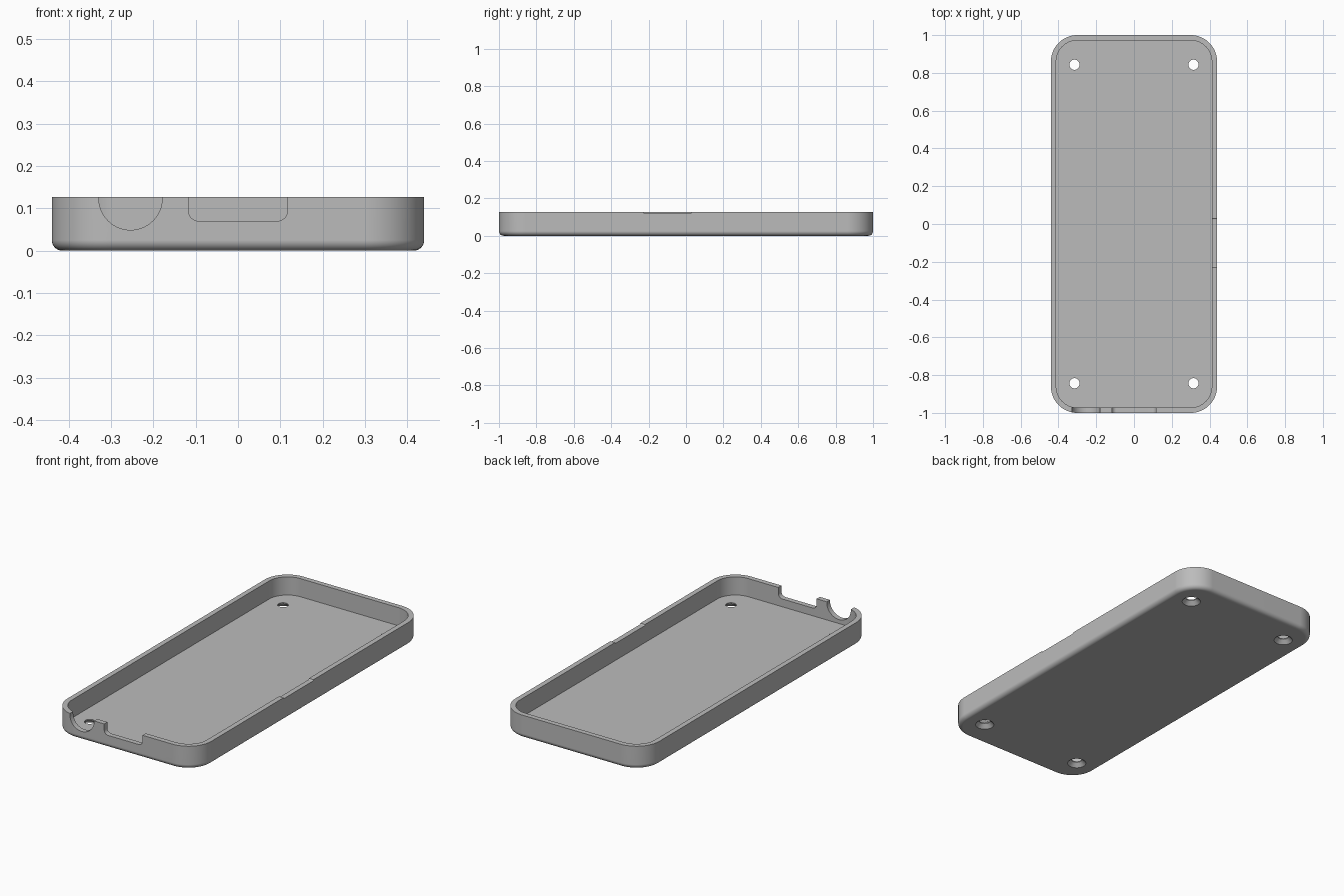
import bpy, bmesh, math
from mathutils import Matrix, Vector

if "Cube" in bpy.data.objects:
    bpy.data.objects.remove(bpy.data.objects["Cube"])

HALF_X, HALF_Y, HEIGHT = 0.44, 1.0, 0.127
CORNER, WALL, FLOOR, FILLET = 0.14, 0.028, 0.027, 0.025

grey = bpy.data.materials.new("Plain grey")
grey.use_nodes = True
grey.diffuse_color = (0.5, 0.5, 0.5, 1)
grey.node_tree.nodes["Principled BSDF"].inputs["Base Color"].default_value = (0.5, 0.5, 0.5, 1)


def rounded_rect(hx, hy, radius, steps=16):
    """Counter-clockwise outline of a rounded rectangle."""
    points = []
    for corner, (sx, sy) in enumerate([(1, 1), (-1, 1), (-1, -1), (1, -1)]):
        for i in range(steps + 1):
            a = (corner + i / steps) * math.pi / 2
            points.append((sx * (hx - radius) + radius * math.cos(a),
                           sy * (hy - radius) + radius * math.sin(a)))
    return points


def loft(name, rings):
    """Closed solid through matching rings of points."""
    bm = bmesh.new()
    loops = [[bm.verts.new(p) for p in ring] for ring in rings]
    n = len(loops[0])
    for low, high in zip(loops, loops[1:]):
        for i in range(n):
            j = (i + 1) % n
            bm.faces.new((low[i], low[j], high[j], high[i]))
    bm.faces.new(reversed(loops[0]))
    bm.faces.new(loops[-1])
    bmesh.ops.recalc_face_normals(bm, faces=bm.faces)
    mesh = bpy.data.meshes.new(name)
    bm.to_mesh(mesh)
    bm.free()
    mesh.materials.append(grey)
    obj = bpy.data.objects.new(name, mesh)
    bpy.context.collection.objects.link(obj)
    return obj


def slot(name, outline, turn, location):
    """Cutter through a wall: outline is (across, height), pushed along the wall normal."""
    place = Matrix.Translation(location) @ Matrix.Rotation(turn, 4, "Z")
    return loft(name, [[place @ Vector((u, d, v)) for u, v in outline] for d in (-0.05, 0.05)])


# Tray shell: bottom fillet, outer wall, rim, inner wall, floor
profile = []
for i in range(9):
    a = i / 8 * math.pi / 2
    profile.append((FILLET * (1 - math.sin(a)), FILLET * (1 - math.cos(a))))
profile += [(0, HEIGHT), (WALL, HEIGHT), (WALL, FLOOR)]
tray = loft("tray", [[(x, y, z) for x, y in rounded_rect(HALF_X - d, HALF_Y - d, CORNER - d)]
                     for d, z in profile])

cutters = []

# Countersunk screw holes
for sx in (-1, 1):
    for sy in (-1, 1):
        rings = [[(sx * 0.315 + r * math.cos(k * math.pi / 20),
                   sy * 0.843 + r * math.sin(k * math.pi / 20), z) for k in range(40)]
                 for r, z in [(0.058, -0.01), (0.027, 0.021), (0.027, 0.06)]]
        cutters.append(loft("screw_hole_cutter", rings))

# Round and rectangular openings in the front wall
front = -HALF_Y + WALL / 2
cutters.append(slot("round_port_cutter", rounded_rect(0.075, 0.075, 0.0749),
                    0, (-0.254, front, 0.124)))
cutters.append(slot("wide_port_cutter", rounded_rect(0.117, 0.065, 0.024, 8),
                    0, (0, front, 0.135)))

# Shallow dip in the left wall rim
cutters.append(slot("rim_dip_cutter", rounded_rect(0.13, 0.04, 0.006, 6),
                    math.pi / 2, (HALF_X - WALL / 2, -0.10, HEIGHT + 0.034)))

# Cut the openings and remove the cutters
bpy.context.view_layer.objects.active = tray
for cutter in cutters:
    cut = tray.modifiers.new("opening", "BOOLEAN")
    cut.operation, cut.solver, cut.object = "DIFFERENCE", "EXACT", cutter
    bpy.ops.object.modifier_apply(modifier=cut.name)
    bpy.data.objects.remove(cutter)

# Smooth the curved walls and keep the flats flat
bpy.ops.object.select_all(action="DESELECT")
tray.select_set(True)
bpy.ops.object.shade_smooth_by_angle(angle=math.radians(30))
weighted = tray.modifiers.new("flat_faces", "WEIGHTED_NORMAL")
weighted.keep_sharp = True
